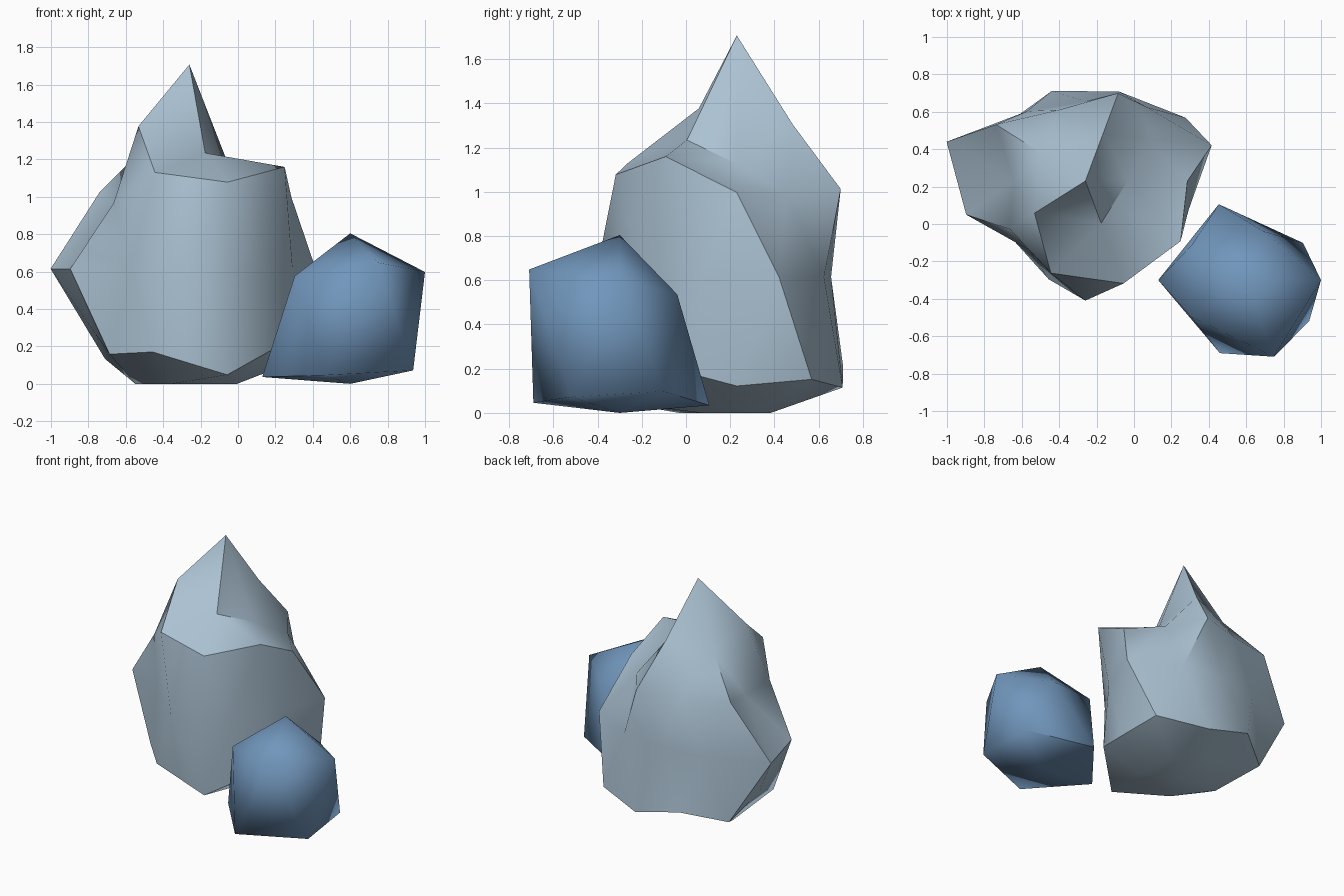
import bpy, bmesh, math

cube = bpy.data.objects.get("Cube")
if cube:
    bpy.data.objects.remove(cube, do_unlink=True)


def make_material(name, color):
    mat = bpy.data.materials.new(name)
    mat.use_nodes = True
    mat.diffuse_color = color
    mat.node_tree.nodes["Principled BSDF"].inputs["Base Color"].default_value = color
    return mat


def ring_order(vert):
    # From the top ring down, then counter-clockwise from +x
    angle = round(math.degrees(math.atan2(vert.co.y, vert.co.x))) % 360
    return (-round(vert.co.z, 2), angle)


def make_rock(name, subdivisions, center, scale, rings, smooth_angle, mat):
    """Icosphere whose vertices are pushed in or out ring by ring, flattened on the ground."""
    bm = bmesh.new()
    bmesh.ops.create_icosphere(bm, subdivisions=subdivisions, radius=1)
    reach = [value for ring in rings for value in ring]
    for vert, factor in zip(sorted(bm.verts, key=ring_order), reach):
        for axis in range(3):
            vert.co[axis] = center[axis] + vert.co[axis] * scale[axis] * factor
        vert.co.z = max(vert.co.z, 0)
    mesh = bpy.data.meshes.new(name)
    bm.to_mesh(mesh)
    bm.free()
    mesh.materials.append(mat)
    rock = bpy.data.objects.new(name, mesh)
    bpy.context.collection.objects.link(rock)
    bpy.ops.object.select_all(action="DESELECT")
    rock.select_set(True)
    bpy.context.view_layer.objects.active = rock
    bpy.ops.object.shade_smooth_by_angle(angle=math.radians(smooth_angle))
    return rock


pale_stone = make_material("pale blue grey stone", (0.41, 0.54, 0.65, 1))
blue_stone = make_material("blue stone", (0.165, 0.305, 0.50, 1))

# Tall pointed rock
make_rock("large_rock", 2, (-0.26, 0.23, 0.615), (1, 0.87, 1.4), [
    [0.78],                                  # peak
    [0.43, 0.58, 0.55, 0.64, 0.52],          # neck
    [0.51, 0.54, 0.45, 0.70, 0.74],          # shoulders
    [0.61, 0.635, 0.66, 0.56, 0.74],
    [0.71, 0.56, 0.49, 0.53, 0.78, 0.67, 0.52, 0.735, 0.61, 0.58],  # waist
    [0.74, 0.65, 0.56, 0.71, 0.66],          # foot
    [0.67, 0.68, 0.655, 0.62, 0.77],
    [0.57, 0.45, 0.55, 0.60, 0.60],          # underside
    [0.50],
], 45, pale_stone)

# Low boulder beside it
make_rock("small_rock", 1, (0.6, -0.3, 0.34), (1, 0.9, 1.29), [
    [0.36],
    [0.447, 0.34, 0.40, 0.41, 0.535],
    [0.42, 0.53, 0.526, 0.51, 0.465],
    [0.264],
], 70, blue_stone)
